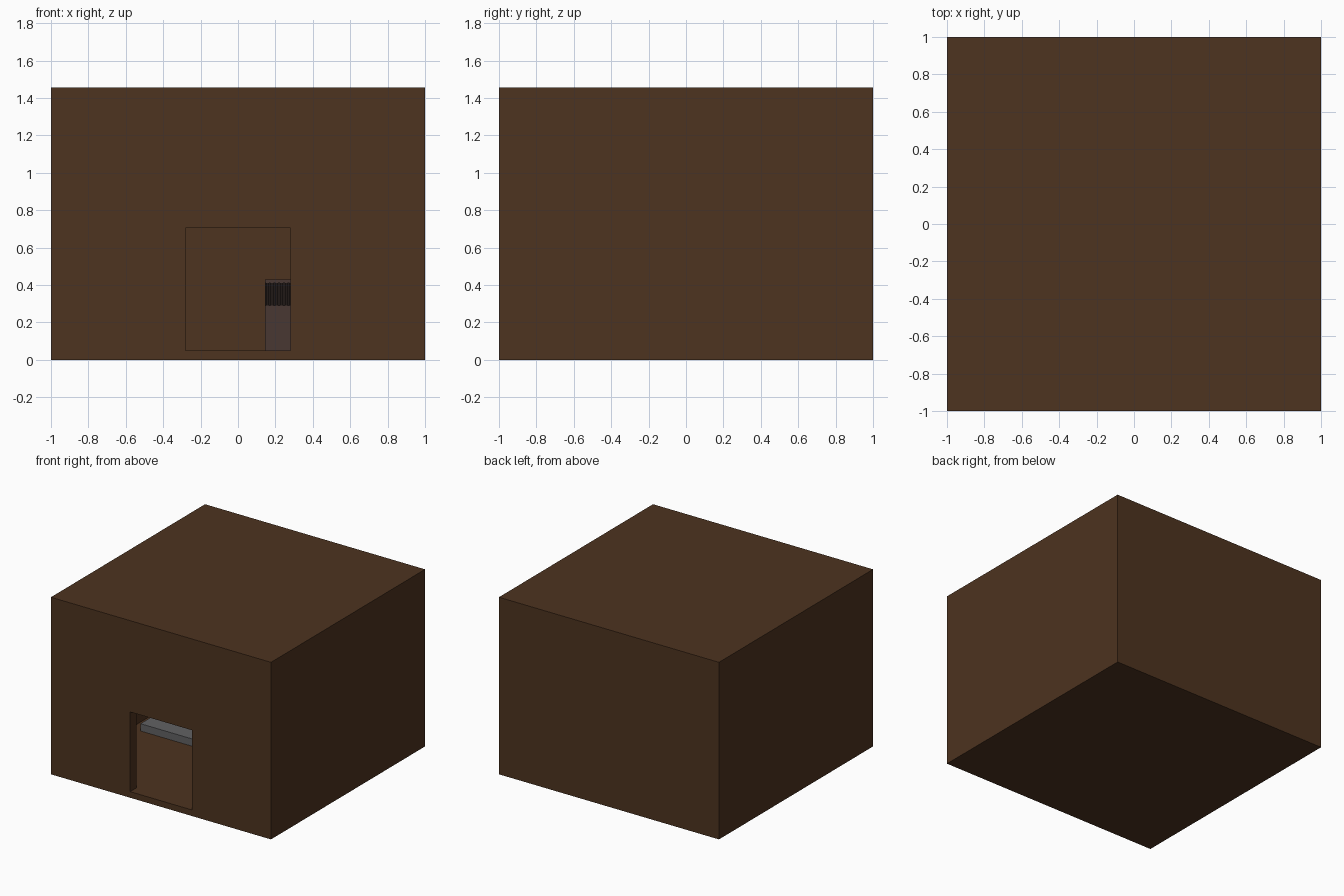
import bpy

if "Cube" in bpy.data.objects:
    bpy.data.objects.remove(bpy.data.objects["Cube"])


def material(name, rgb):
    m = bpy.data.materials.new(name)
    m.diffuse_color = (*rgb, 1)
    m.use_nodes = True
    m.node_tree.nodes["Principled BSDF"].inputs["Base Color"].default_value = m.diffuse_color
    return m


brown = material("brown", (0.075, 0.033, 0.014))
grey = material("grey", (0.12, 0.12, 0.125))
dull = material("dull_brown", (0.065, 0.038, 0.032))
dark = material("dark", (0.014, 0.009, 0.008))


def box(name, x, y, z, mat=None):
    """Box from (min, max) ranges on each axis."""
    bpy.ops.mesh.primitive_cube_add(
        size=1, location=[(r[0] + r[1]) / 2 for r in (x, y, z)])
    o = bpy.context.object
    o.name = name
    o.scale = [r[1] - r[0] for r in (x, y, z)]
    bpy.ops.object.transform_apply(location=False, rotation=False, scale=True)
    if mat:
        o.data.materials.append(mat)
    return o


# Hollow hut with a thick floor and walls
hut = box("hut_shell", (-1, 1), (-1, 1), (0, 1.455), brown)
room = box("room_cutter", (-0.92, 0.92), (-0.92, 0.92), (0.05, 1.375), brown)
door = box("doorway_cutter", (-0.28, 0.28), (-1.1, -0.85), (0.05, 0.705), brown)
for cutter in (room, door):
    mod = hut.modifiers.new("cut", 'BOOLEAN')
    mod.operation = 'DIFFERENCE'
    mod.solver = 'EXACT'
    mod.object = cutter
    bpy.context.view_layer.objects.active = hut
    bpy.ops.object.modifier_apply(modifier=mod.name)
    bpy.data.objects.remove(cutter)

# Low sleeping mat at the left
box("sleeping_mat", (-0.83, -0.3), (-0.08, 0.85), (0.05, 0.11), grey)

# Counter at the right: base, dark slatted middle, top slab
box("counter_base", (0.145, 0.85), (0.4, 0.85), (0.05, 0.29), dull)
box("counter_middle", (0.145, 0.85), (0.41, 0.85), (0.29, 0.41), dark)
for i in range(28):
    x = 0.15 + i * 0.025
    box("counter_slat", (x, x + 0.015), (0.4, 0.41), (0.29, 0.41), dark)
box("counter_top", (0.145, 0.85), (0.4, 0.85), (0.41, 0.43), dull)
